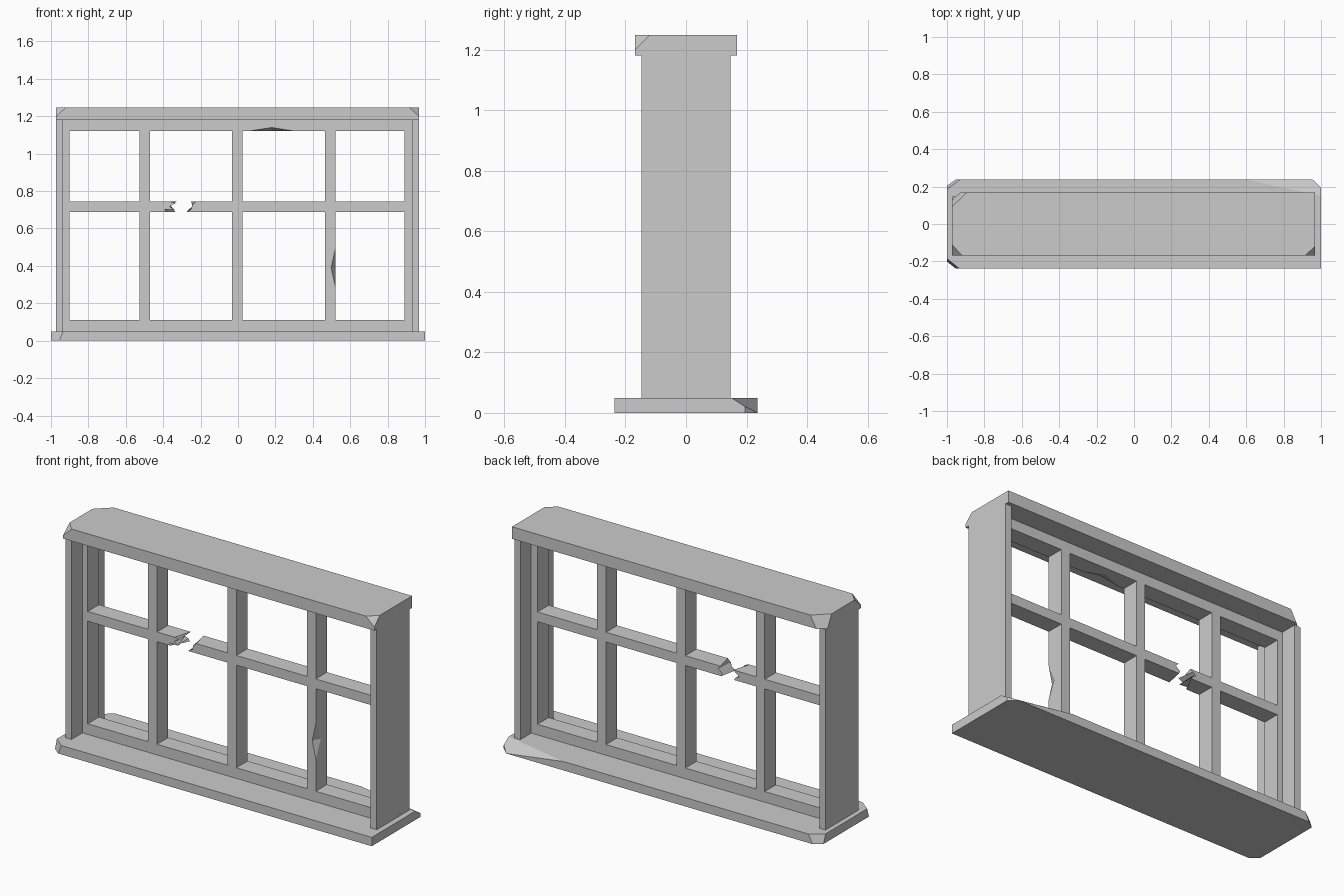
import bpy, bmesh
from mathutils import Vector

if "Cube" in bpy.data.objects:
    bpy.data.objects.remove(bpy.data.objects["Cube"])


def finish(name, bm):
    bmesh.ops.recalc_face_normals(bm, faces=bm.faces)
    me = bpy.data.meshes.new(name)
    bm.to_mesh(me)
    bm.free()
    ob = bpy.data.objects.new(name, me)
    bpy.context.collection.objects.link(ob)
    return ob


def box(name, x, y, z, chips=()):
    """Box from ranges; each chip is three points of a plane slicing off a corner."""
    bm = bmesh.new()
    bmesh.ops.create_cube(bm, size=1)
    for v in bm.verts:
        v.co = [r[0] if c < 0 else r[1] for r, c in zip((x, y, z), v.co)]
    mid = Vector([sum(r) / 2 for r in (x, y, z)])
    for pts in chips:
        a, b, c = map(Vector, pts)
        n = (b - a).cross(c - a).normalized()
        if n.dot(a - mid) < 0:
            n.negate()
        geom = bm.verts[:] + bm.edges[:] + bm.faces[:]
        cut = bmesh.ops.bisect_plane(bm, geom=geom, plane_co=a, plane_no=n, clear_outer=True)
        edges = [e for e in cut["geom_cut"] if isinstance(e, bmesh.types.BMEdge)]
        bmesh.ops.contextual_create(bm, geom=edges)
    return finish(name, bm)


def splintered_bar(name, front, back):
    """Loft between a front and a back x-z outline."""
    bm = bmesh.new()
    f = [bm.verts.new((x, Y[0], z)) for x, z in front]
    b = [bm.verts.new((x, Y[1], z)) for x, z in back]
    bm.faces.new(f)
    bm.faces.new(b[::-1])
    n = len(f)
    for i in range(n):
        j = (i + 1) % n
        bm.faces.new((f[i], b[i], b[j], f[j]))
    return finish(name, bm)


def gouge(ob, center, radii):
    """Cut a faceted diamond-shaped nick out of an edge."""
    bm = bmesh.new()
    for i in range(3):
        for s in (-1, 1):
            p = Vector(center)
            p[i] += s * radii[i]
            bm.verts.new(p)
    bmesh.ops.convex_hull(bm, input=bm.verts)
    cutter = finish(ob.name + "_nick_cutter", bm)
    cutter.hide_render = True
    cutter.hide_set(True)
    mod = ob.modifiers.new("nick", "BOOLEAN")
    mod.operation, mod.object, mod.solver = "DIFFERENCE", cutter, "EXACT"
    # apply the cut and discard the cutter
    dg = bpy.context.evaluated_depsgraph_get()
    me = bpy.data.meshes.new_from_object(ob.evaluated_get(dg))
    ob.modifiers.clear()
    ob.data = me
    bpy.data.objects.remove(cutter)


# Sill with chipped corners
box("sill", (-1, 1), (-0.237, 0.237), (0, 0.05), [
    [(-0.935, -0.237, 0.05), (-1, -0.185, 0.05), (-0.955, -0.237, 0)],
    [(-0.93, 0.237, 0.05), (-1, 0.185, 0.05), (-0.955, 0.237, 0)],
    [(0.60, 0.237, 0.05), (1, 0.15, 0.05), (0.955, 0.237, 0)],
    [(0.955, 0.237, 0), (1, 0.195, 0), (1, 0.195, 0.05)],
])

# Header with chipped corners
L, R = -0.973, 0.968
box("header", (L, R), (-0.168, 0.168), (1.18, 1.248), [
    [(0.915, -0.168, 1.248), (R, -0.12, 1.248), (R, -0.168, 1.20)],
    [(-0.92, -0.168, 1.248), (L, -0.11, 1.248), (L, -0.168, 1.198)],
    [(-0.893, 0.168, 1.248), (L, 0.093, 1.248), (-0.93, 0.168, 1.18)],
])

# Deep outer jambs
box("left_jamb", (L, L + 0.038), (-0.147, 0.147), (0.05, 1.18))
box("right_jamb", (R - 0.038, R), (-0.147, 0.147), (0.05, 1.18))

# Inner sash frame
Y = (-0.05, 0.05)
SL, SR = -0.902, 0.891
LO, HI = 0.11, 1.122
box("left_stile", (L + 0.038, SL), Y, (0.05, 1.18))
box("right_stile", (SR, R - 0.038), Y, (0.05, 1.18))
box("bottom_rail", (SL, SR), Y, (0.05, LO))
top_rail = box("top_rail", (SL, SR), Y, (HI, 1.18))
gouge(top_rail, (0.18, -0.05, HI), (0.115, 0.05, 0.018))

# Vertical glazing bars
H = 0.028
centers = (-0.498, -0.003, 0.492)
bars = [box(f"vertical_bar_{i + 1}", (c - H, c + H), Y, (LO, HI)) for i, c in enumerate(centers)]
gouge(bars[2], (0.52, -0.05, 0.39), (0.022, 0.045, 0.1))

# Horizontal glazing bars, the second one snapped
B, T = 0.688, 0.743
stops = [SL] + [s for c in centers for s in (c - H, c + H)] + [SR]
for i in (0, 2, 3):
    box(f"horizontal_bar_{i + 1}", (stops[2 * i], stops[2 * i + 1]), Y, (B, T))
x0, x1 = stops[2], stops[3]
splintered_bar("broken_bar_left",
               [(x0, B), (-0.388, B), (-0.39, 0.703), (-0.34, 0.70), (-0.365, 0.718), (-0.335, 0.735), (-0.36, T), (x0, T)],
               [(x0, B), (-0.335, B), (-0.345, 0.703), (-0.365, 0.71), (-0.36, 0.72), (-0.345, 0.73), (-0.33, T), (x0, T)])
splintered_bar("broken_bar_right",
               [(x1, B), (-0.275, B), (-0.25, 0.703), (-0.245, 0.725), (-0.225, T), (x1, T)],
               [(x1, B), (-0.255, B), (-0.262, 0.703), (-0.235, 0.725), (-0.25, T), (x1, T)])
